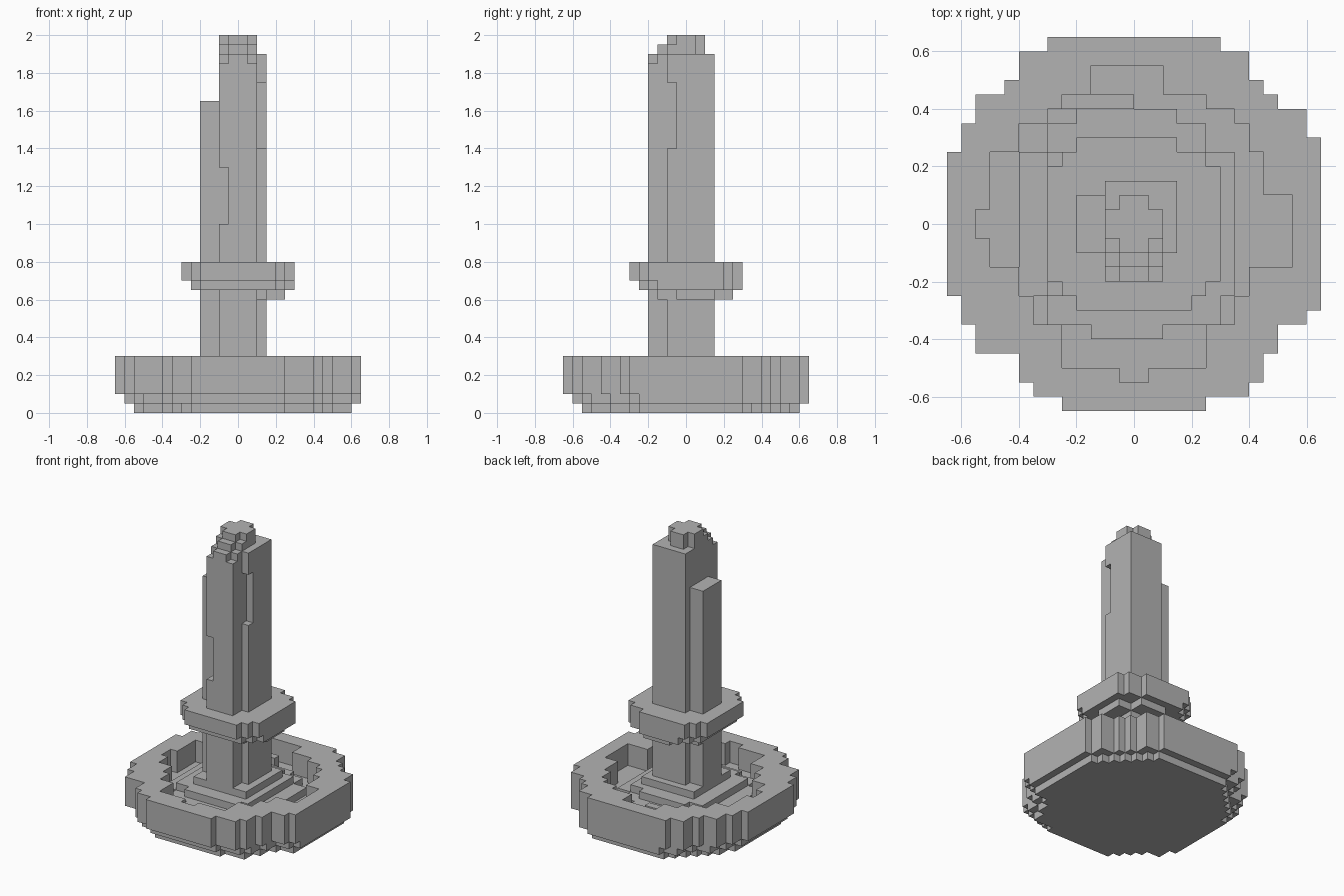
import bpy
import bmesh

UNIT = 0.05  # edge length of one block

old = bpy.data.objects.get("Cube")
if old:
    bpy.data.objects.remove(old, do_unlink=True)

grey = bpy.data.materials.new("plain_grey")
grey.use_nodes = True
colour = (0.45, 0.45, 0.45, 1)
grey.diffuse_color = colour
grey.node_tree.nodes["Principled BSDF"].inputs["Base Color"].default_value = colour

SIDES = {
    (1, 0, 0): ((1, 0, 0), (1, 1, 0), (1, 1, 1), (1, 0, 1)),
    (-1, 0, 0): ((0, 1, 0), (0, 0, 0), (0, 0, 1), (0, 1, 1)),
    (0, 1, 0): ((1, 1, 0), (0, 1, 0), (0, 1, 1), (1, 1, 1)),
    (0, -1, 0): ((0, 0, 0), (1, 0, 0), (1, 0, 1), (0, 0, 1)),
    (0, 0, 1): ((0, 0, 1), (1, 0, 1), (1, 1, 1), (0, 1, 1)),
    (0, 0, -1): ((0, 1, 0), (1, 1, 0), (1, 0, 0), (0, 0, 0)),
}


def plan(rows):
    """Cells of a stepped outline; each row is y from, y to, x from, x to."""
    return {(x, y) for y0, y1, x0, x1 in rows
            for y in range(y0, y1) for x in range(x0, x1)}


def stack(cells, z0, z1):
    return {(x, y, z) for x, y in cells for z in range(z0, z1)}


def block(x0, x1, y0, y1, z0, z1):
    return stack(plan([(y0, y1, x0, x1)]), z0, z1)


def erode(cells, steps):
    return {(x, y) for x, y in cells
            if all((x + dx, y + dy) in cells for dx, dy in steps)}


def make_object(name, cells):
    """Skin a set of blocks with its outer faces only."""
    bm = bmesh.new()
    corners = {}
    for cell in sorted(cells):
        for side, quad in SIDES.items():
            if tuple(c + s for c, s in zip(cell, side)) in cells:
                continue
            face = []
            for corner in quad:
                key = tuple(c + q for c, q in zip(cell, corner))
                if key not in corners:
                    corners[key] = bm.verts.new([k * UNIT for k in key])
                face.append(corners[key])
            bm.faces.new(face)
    mesh = bpy.data.meshes.new(name)
    bm.to_mesh(mesh)
    bm.free()
    mesh.materials.append(grey)
    obj = bpy.data.objects.new(name, mesh)
    bpy.context.collection.objects.link(obj)


# Base bowl: stepped outline, tapering underneath
outline = plan([
    (12, 13, -6, 6), (10, 12, -8, 8), (9, 10, -9, 9), (8, 9, -11, 10),
    (7, 8, -11, 12), (6, 7, -12, 12), (5, 6, -12, 13), (-5, 5, -13, 13),
    (-6, -5, -12, 13), (-7, -6, -12, 12), (-9, -7, -11, 10),
    (-11, -9, -8, 9), (-12, -11, -7, 8), (-13, -12, -5, 5)])
under = erode(outline, [(-1, 0), (0, -1)])
sole = erode(under, [(-1, 0), (0, -1), (1, 0), (0, 1)])
hollow = plan([
    (9, 11, -3, 2), (8, 9, -5, 5), (7, 8, -6, 7), (5, 7, -8, 8),
    (-3, 5, -10, 9), (-3, 2, 9, 11), (-1, 1, -11, -10), (-5, -3, -8, 8),
    (-7, -5, -7, 7), (-10, -7, -5, 5), (-11, -10, -1, 1)])
make_object("base_bowl", stack(sole, 0, 1) | stack(under, 1, 2)
            | stack(outline, 2, 3) | stack(outline - hollow, 3, 6))

# Stepped mound in the bowl
wide = plan([(7, 8, -4, 3), (5, 7, -6, 5), (-5, 5, -8, 7),
             (-7, -5, -6, 6), (-8, -7, -3, 2)])
middle = plan([(5, 6, -4, 3), (-5, 5, -6, 5), (-6, -5, -4, 4)])
make_object("mound", stack(wide, 3, 4) | stack(middle, 4, 5)
            | block(-4, 4, -4, 4, 5, 6) | block(-5, 0, 8, 9, 3, 5))

# Blade: core, side arm and lower ridge, with stepped tip and chips
blade = block(-2, 2, -4, 3, 6, 38)
blade |= block(2, 3, -2, 3, 6, 38)
blade |= block(-4, -2, -2, 2, 6, 33)
blade -= block(-2, -1, -4, -2, 20, 26)
blade |= block(2, 3, -2, -1, 6, 28)
blade -= block(2, 3, -2, -1, 28, 35)
for x in (-2, 1):
    blade -= block(x, x + 1, -4, -3, 37, 38)
blade |= block(-1, 1, -3, 2, 38, 39)
blade |= block(-2, 2, -2, 1, 38, 39)
blade |= block(-1, 1, -2, 2, 39, 40) | block(-2, 2, -1, 1, 39, 40)
make_object("blade", blade)

# Collar around the blade
collar = plan([(5, 6, -4, 3), (4, 5, -5, 5), (-4, 4, -6, 6),
               (-5, -4, -5, 5), (-6, -5, -4, 4)])
collar_under = erode(collar, [(-1, 0), (0, -1)])
collar_foot = plan([(3, 5, -1, 3), (-1, 3, -4, 5), (-3, -1, -2, 3)])
make_object("collar", stack(collar, 14, 16) | stack(collar_under, 13, 14)
            | stack(collar_foot, 12, 13))
